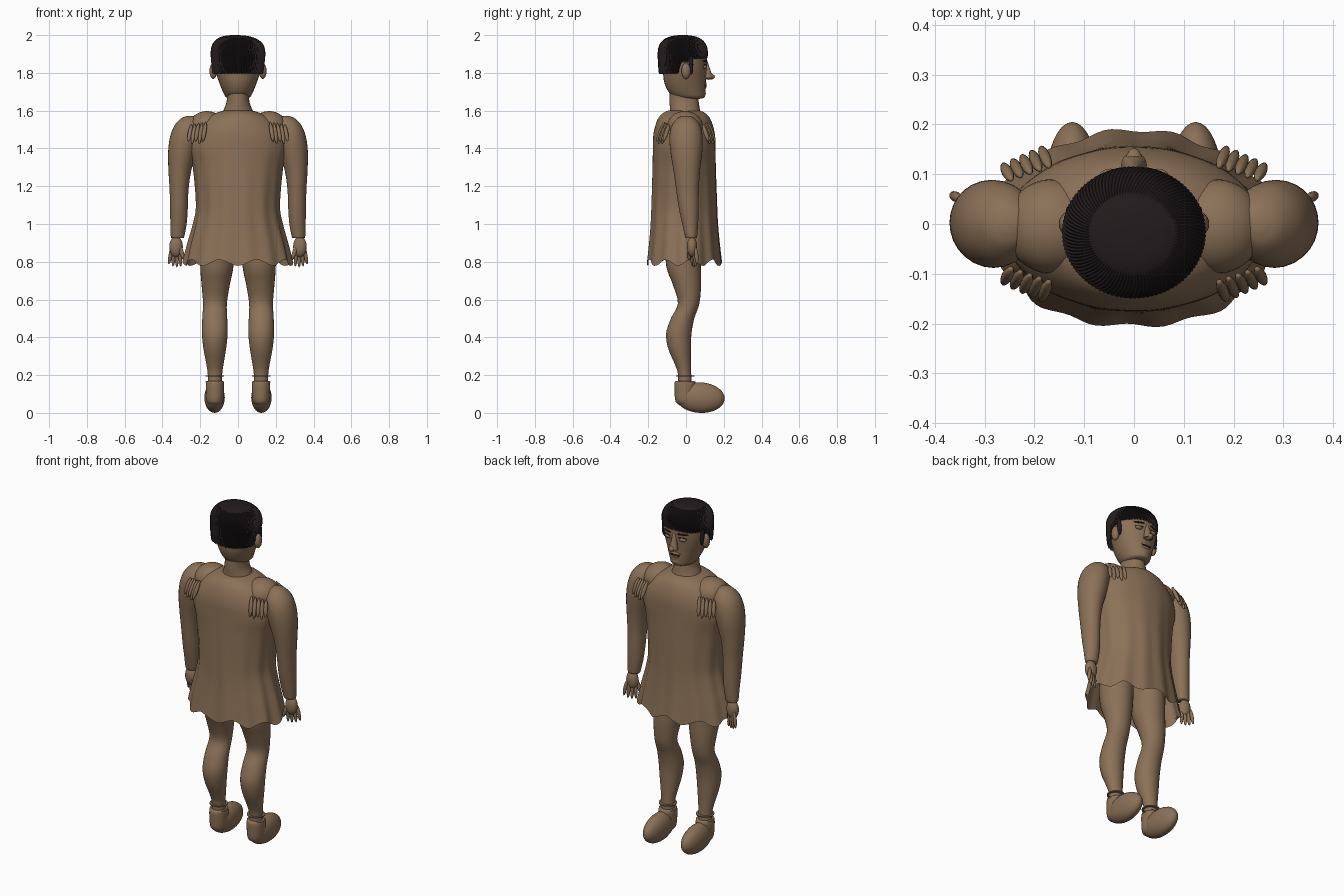
import bpy, bmesh, math
from mathutils import Vector

if "Cube" in bpy.data.objects:
    bpy.data.objects.remove(bpy.data.objects["Cube"])


def material(name, rgb):
    m = bpy.data.materials.new(name)
    m.use_nodes = True
    m.diffuse_color = (*rgb, 1)
    bsdf = m.node_tree.nodes["Principled BSDF"]
    bsdf.inputs["Base Color"].default_value = (*rgb, 1)
    bsdf.inputs["Roughness"].default_value = 0.7
    return m


BROWN = material("warm brown", (0.26, 0.165, 0.096))
DARK = material("black brown", (0.016, 0.011, 0.012))


def finish(bm, name, mat, angle=60):
    bmesh.ops.recalc_face_normals(bm, faces=bm.faces)
    me = bpy.data.meshes.new(name)
    bm.to_mesh(me)
    bm.free()
    me.materials.append(mat)
    ob = bpy.data.objects.new(name, me)
    bpy.context.collection.objects.link(ob)
    bpy.ops.object.select_all(action='DESELECT')
    ob.select_set(True)
    bpy.context.view_layer.objects.active = ob
    bpy.ops.object.shade_smooth_by_angle(angle=math.radians(angle))
    return ob


def skin_rings(bm, rings, cap_start=True, cap_end=True):
    rows = [[bm.verts.new(p) for p in r] for r in rings]
    n = len(rows[0])
    for a, b in zip(rows, rows[1:]):
        for i in range(n):
            j = (i + 1) % n
            bm.faces.new((a[i], a[j], b[j], b[i]))
    if cap_start:
        bm.faces.new(rows[0])
    if cap_end:
        bm.faces.new(rows[-1])


def smooth_rows(rows, steps=4):
    """Catmull-Rom interpolation through the section table."""
    out = []
    for i in range(len(rows) - 1):
        quad = [rows[max(i - 1, 0)], rows[i], rows[i + 1], rows[min(i + 2, len(rows) - 1)]]
        for k in range(steps):
            t = k / steps
            out.append([0.5 * (2 * b + (c - a) * t + (2 * a - 5 * b + 4 * c - d) * t * t
                               + (3 * b - a - 3 * c + d) * t ** 3) for a, b, c, d in zip(*quad)])
    return out + [list(rows[-1])]


def loft(name, rows, mat=BROWN, side=1, n=28):
    """Sections are (z, centre x, centre y, radius x, radius y)."""
    bm = bmesh.new()
    angles = [2 * math.pi * i / n for i in range(n)]
    skin_rings(bm, [[(side * cx + rx * math.cos(a), cy + ry * math.sin(a), z) for a in angles]
                    for z, cx, cy, rx, ry in smooth_rows(rows)])
    return finish(bm, name, mat)


def ellipsoid(name, centre, radii, mat=BROWN, aim=None, seg=24):
    bm = bmesh.new()
    bmesh.ops.create_uvsphere(bm, u_segments=seg, v_segments=seg // 2, radius=1)
    bmesh.ops.scale(bm, vec=radii, verts=bm.verts)
    if aim is not None:
        bmesh.ops.rotate(bm, matrix=aim.to_track_quat('Z', 'Y').to_matrix(), verts=bm.verts)
    bmesh.ops.translate(bm, vec=centre, verts=bm.verts)
    return finish(bm, name, mat)


def spindle(name, a, b, r, mat=BROWN):
    a, b = Vector(a), Vector(b)
    return ellipsoid(name, (a + b) / 2, (r, r, (b - a).length / 2), mat, b - a, 12)


# Tunic: open wavy hem, folds deepening downward
TUNIC = [(1.6, .075, .085), (1.585, .125, .115), (1.55, .19, .142), (1.48, .245, .162),
         (1.4, .26, .166), (1.3, .238, .168), (1.1, .22, .174), (1.0, .235, .178),
         (.9, .262, .186), (.795, .287, .197)]
bm = bmesh.new()
rings = []
for z, rx, ry in smooth_rows(TUNIC):
    d = max(0, (1.5 - z) / .7)
    ring = []
    for i in range(120):
        a = 2 * math.pi * i / 120
        f = 1 + .022 * d * math.cos(14 * a + .6) + .012 * d * math.sin(5 * a)
        lift = .016 * d ** 4 * math.sin(9 * a)
        ring.append((rx * f * math.cos(a), -.01 + ry * f * math.sin(a), z + lift))
    rings.append(ring)
skin_rings(bm, rings, True, False)
finish(bm, "tunic", BROWN)

# Neck and head, facing +y
loft("neck", [(1.55, 0, 0, .1, .09), (1.6, 0, -.005, .078, .08),
              (1.65, 0, -.01, .06, .077), (1.72, 0, -.015, .058, .07)])
loft("head", [(1.662, 0, .025, .03, .04), (1.67, 0, .02, .062, .078), (1.7, 0, .005, .08, .098),
              (1.75, 0, -.005, .1, .11), (1.8, 0, -.007, .117, .115), (1.86, 0, -.01, .13, .122),
              (1.92, 0, -.012, .13, .12), (1.97, 0, -.015, .09, .085), (1.985, 0, -.015, .03, .03)])

# Face
bm = bmesh.new()
bmesh.ops.create_cone(bm, cap_ends=True, segments=16, radius1=.026, radius2=.007, depth=.09)
for v in bm.verts:
    low = v.co.z < 0
    v.co = (v.co.x, v.co.y + (.118 if low else .106), v.co.z + 1.818)
finish(bm, "nose_bridge", BROWN)
spindle("nose_tip", (0, .09, 1.785), (0, .153, 1.778), .018)
spindle("upper_lip", (-.032, .098, 1.741), (.032, .098, 1.741), .012)
spindle("lower_lip", (-.028, .096, 1.726), (.028, .096, 1.726), .012)
spindle("mouth_line", (-.032, .104, 1.734), (.032, .104, 1.734), .006, DARK)
ellipsoid("chin", (0, .08, 1.69), (.035, .025, .022))

for s, side in ((1, "left"), (-1, "right")):
    ellipsoid(side + "_eye", (s * .047, .097, 1.832), (.022, .014, .011))
    spindle(side + "_lash", (s * .024, .109, 1.842), (s * .072, .094, 1.84), .0035, DARK)
    spindle(side + "_brow", (s * .02, .113, 1.864), (s * .08, .091, 1.862), .005, DARK)
    ellipsoid(side + "_ear", (s * .131, 0, 1.81), (.02, .024, .042))
    spindle(side + "_sideburn", (s * .128, .025, 1.9), (s * .122, .028, 1.79), .012, DARK)

    # Shoulder cap and arm
    ellipsoid(side + "_shoulder", (s * .165, -.005, 1.515), (.095, .095, .083), seg=32)
    loft(side + "_arm", [(1.573, .25, 0, .015, .015), (1.56, .255, 0, .045, .045),
                         (1.52, .265, 0, .072, .076), (1.46, .28, 0, .08, .088),
                         (1.38, .295, .002, .075, .084), (1.28, .308, .004, .06, .07),
                         (1.18, .312, .008, .05, .06), (1.08, .313, .015, .047, .052),
                         (1.0, .315, .022, .043, .042), (.935, .32, .027, .036, .032),
                         (.925, .32, .027, .03, .027)], side=s)
    # Hand
    ellipsoid(side + "_palm", (s * .328, .032, .88), (.036, .027, .055))
    for k in range(4):
        spindle(f"{side}_finger_{k}", (s * (.308 + .014 * k), .03 + .007 * k, .88),
                (s * (.303 + .021 * k), .035 + .008 * k, .77 + .004 * (k - 1) ** 2), .0105)
    spindle(side + "_thumb", (s * .315, .025, .9), (s * .284, .015, .805), .012)

    # Drooping petals at the shoulder seams, front and back
    for y, face in ((.135, "face"), (-.135, "back")):
        for k in range(5):
            x = .175 + .019 * k
            yy = y * (1.08 - .06 * k)
            spindle(f"{side}_{face}_petal_{k}", (s * (x - .005), yy * .78, 1.54 - .003 * k),
                    (s * (x + .012), yy * 1.06, 1.435 - .012 * (k % 2)), .0115)

    # Leg
    loft(side + "_leg", [(.95, .11, -.015, .09, .1), (.78, .112, -.013, .088, .092),
                         (.68, .118, .005, .075, .075), (.58, .122, .014, .063, .057),
                         (.5, .123, -.018, .066, .062), (.42, .123, -.038, .068, .067),
                         (.34, .123, -.034, .06, .06), (.26, .122, -.017, .046, .043),
                         (.2, .122, -.007, .038, .035), (.1, .122, -.005, .038, .04)], side=s)
    # Shoe with ankle bands
    loft(side + "_heel", [(.04, .122, 0, .025, .03), (.06, .122, -.003, .043, .052),
                          (.12, .122, -.005, .048, .056), (.165, .122, -.005, .046, .054),
                          (.168, .122, -.005, .03, .03)], side=s)
    ellipsoid(side + "_shoe", (s * .124, .075, .081), (.054, .081, .13),
              aim=Vector((0, 1, -.06)), seg=32)
    for z in (.163, .195):
        bm = bmesh.new()
        bmesh.ops.create_cone(bm, cap_ends=True, segments=28, radius1=.049, radius2=.049, depth=.006)
        bmesh.ops.translate(bm, vec=(s * .122, -.005, z), verts=bm.verts)
        finish(bm, side + "_ankle_band", BROWN, 30)

# Hair: ridged cap swirling from the crown, long at the back, fringe over the brow
N = 200


def hair_bottom(a):
    y = math.sin(a)
    if y < -.2:
        return 1.793
    if y < .25:
        return 1.793 + .062 * min(1, (y + .2) / .15)
    return 1.872


bm = bmesh.new()
rings = []
for k in range(1, 17):
    ring = []
    for i in range(N):
        a = 2 * math.pi * i / N
        ridge = .975 if i % 2 else 1.0
        if k <= 12:
            p = math.pi / 2 * k / 12
            r, z = math.sin(p) ** .78, 1.9 + .1 * max(math.cos(p), 0) ** .78
            swirl = .35 * (1 - k / 12)
        else:
            t = (k - 12) / 4
            r, swirl = 1 - .05 * t * t, 0
            z = 1.9 + (hair_bottom(a) - 1.9) * t + (.008 if i % 2 and k == 16 else 0)
        ring.append((-.02 * (1 - r) + .145 * r * ridge * math.cos(a + swirl),
                     -.017 + .133 * r * ridge * math.sin(a + swirl), z))
    rings.append(ring)
# Inner lip closing the underside onto the head
rings.append([(x * .84, -.017 + (y + .017) * .84, z + .012) for x, y, z in rings[-1]])
skin_rings(bm, rings, True, False)
finish(bm, "hair", DARK, 25)
